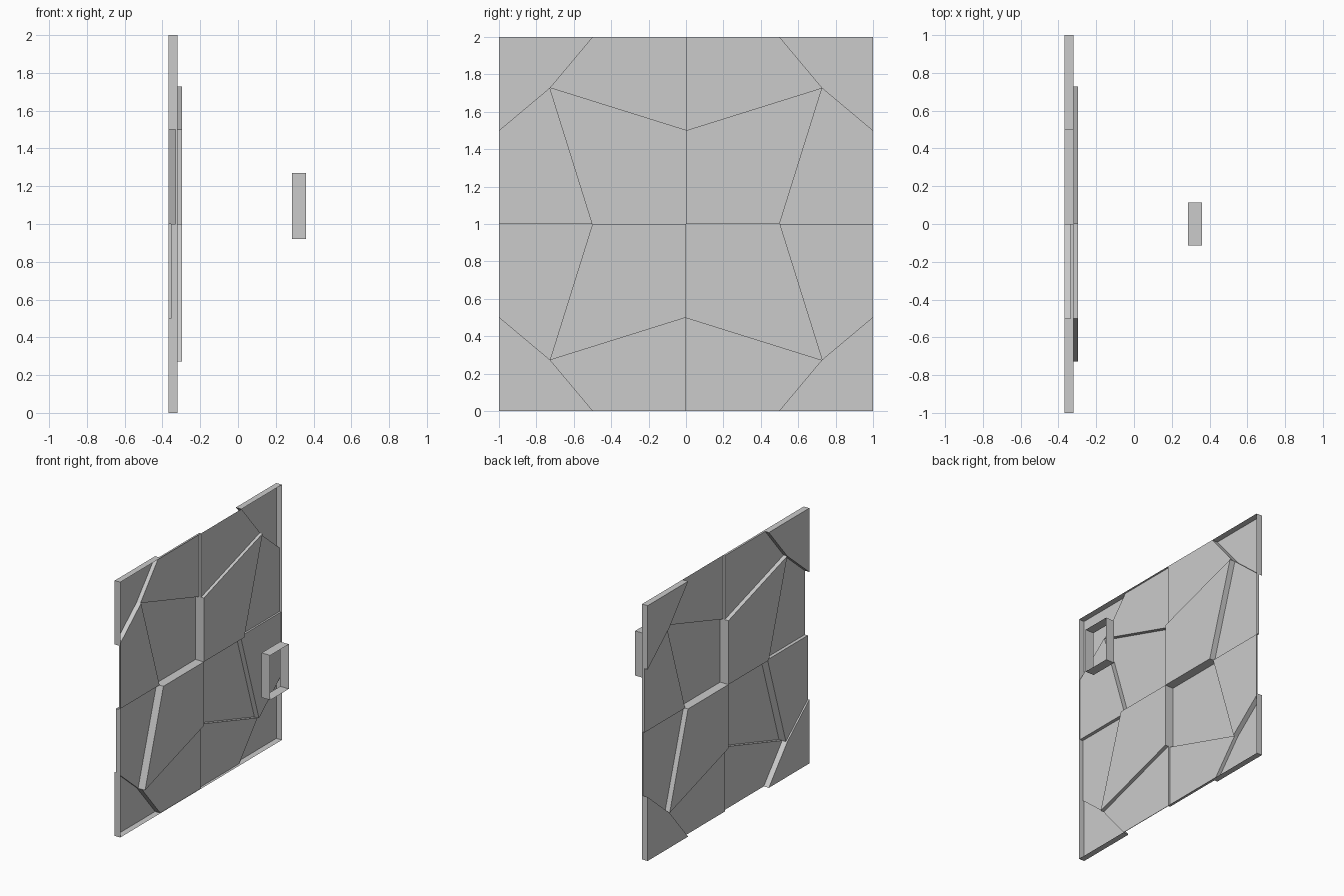
import bpy

if "Cube" in bpy.data.objects:
    bpy.data.objects.remove(bpy.data.objects["Cube"])

BASE = -0.32   # plane the outer rim returns to
LOW = -0.368   # deepest tiles
HIGH = -0.296  # raised star points


def make_object(name, verts, faces):
    mesh = bpy.data.meshes.new(name)
    mesh.from_pydata(verts, [], faces)
    mesh.update()
    obj = bpy.data.objects.new(name, mesh)
    bpy.context.scene.collection.objects.link(obj)
    return obj


# Tile outlines in (y, z about the centre), one quadrant mirrored four times.
# Each quadrant has a corner kite, a star point, a side tile and an end tile.
P = 0.728
QUADRANT = {
    "corner": [(1, 1), (0.5, 1), (P, P), (1, 0.5)],
    "star": [(0, 0), (0.5, 0), (P, P), (0, 0.5)],
    "side": [(0.5, 0), (1, 0), (1, 0.5), (P, P)],
    "end": [(0, 0.5), (P, P), (0.5, 1), (0, 1)],
}
# Tile depths along x for each quadrant (sign of y, sign of z)
DEPTHS = {
    (1, 1): dict(corner=LOW, star=HIGH, side=-0.342, end=BASE),
    (-1, 1): dict(corner=LOW, star=LOW, side=-0.33, end=-0.336),
    (-1, -1): dict(corner=LOW, star=HIGH, side=-0.356, end=-0.324),
    (1, -1): dict(corner=LOW, star=LOW, side=-0.328, end=-0.34),
}


def build_panel():
    verts, faces, index, edges = [], [], {}, {}

    def vert(x, p):
        key = (x, p)
        if key not in index:
            index[key] = len(verts)
            verts.append((x, p[0], p[1] + 1))
        return index[key]

    # Flat tiles
    for (sy, sz), depth in DEPTHS.items():
        for kind, outline in QUADRANT.items():
            pts = [(y * sy, z * sz) for y, z in outline]
            area = sum(a[0] * b[1] - b[0] * a[1]
                       for a, b in zip(pts, pts[1:] + pts[:1]))
            if area < 0:
                pts.reverse()
            x = depth[kind]
            faces.append([vert(x, p) for p in pts])
            for a, b in zip(pts, pts[1:] + pts[:1]):
                edges.setdefault(frozenset((a, b)), []).append((x, a, b))

    # Step walls between neighbours, and the rim around the outside
    for users in edges.values():
        x0, a, b = users[0]
        x1 = users[1][0] if len(users) > 1 else BASE
        if abs(x0 - x1) > 1e-5:
            faces.append([vert(x0, b), vert(x0, a), vert(x1, a), vert(x1, b)])
    return make_object("faceted_wall_panel", verts, faces)


def build_frame(x0, x1, y, z0, z1):
    # Four thin walls, open towards and away from the panel
    ring = [(-y, z0), (y, z0), (y, z1), (-y, z1)]
    verts = [(x, p[0], p[1]) for x in (x0, x1) for p in ring]
    faces = [(i, (i + 1) % 4, (i + 1) % 4 + 4, i + 4) for i in range(4)]
    return make_object("small_open_frame", verts, faces)


build_panel()
build_frame(0.285, 0.36, 0.115, 0.92, 1.27)
